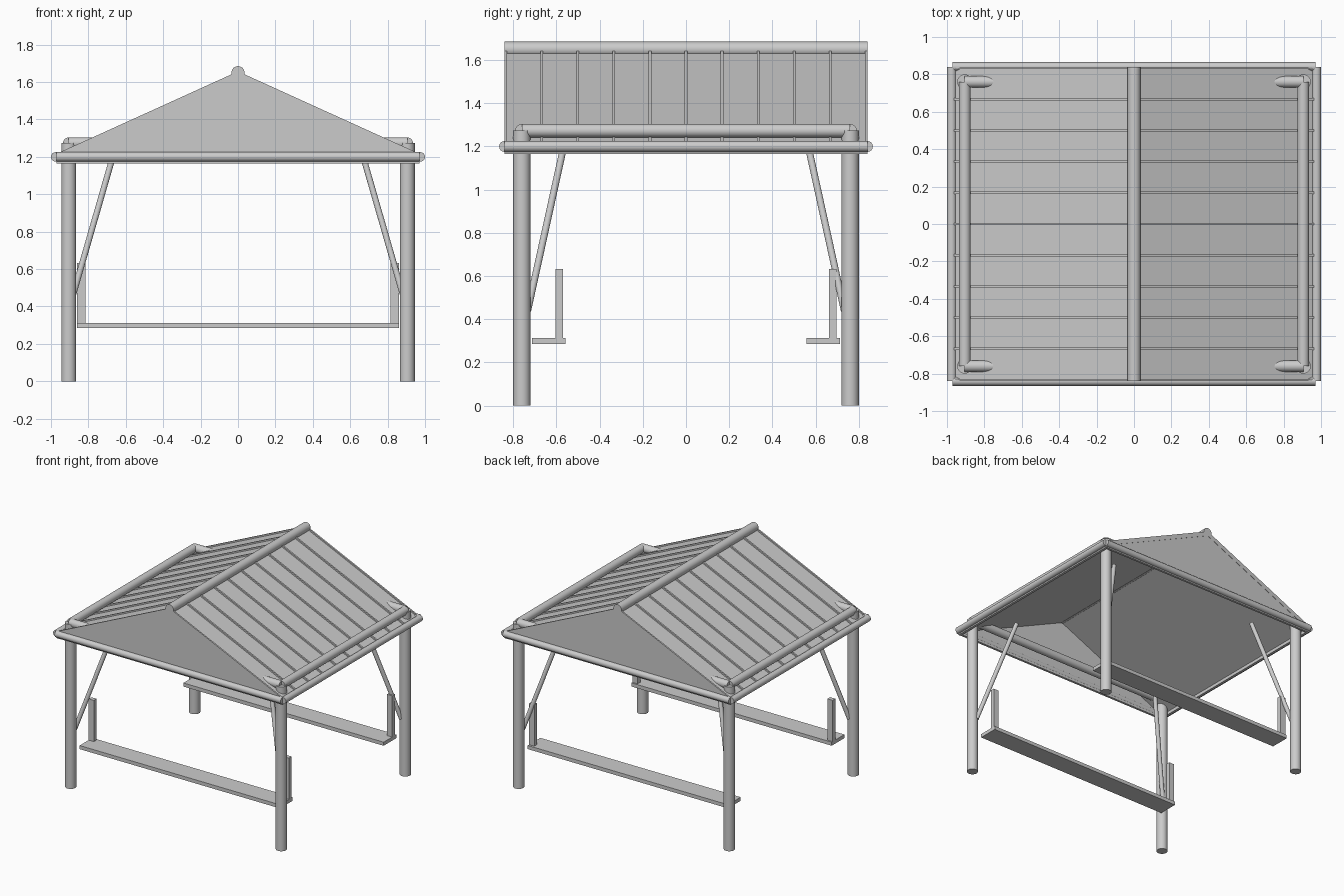
import bpy, bmesh, math
from mathutils import Vector

if "Cube" in bpy.data.objects:
    bpy.data.objects.remove(bpy.data.objects["Cube"])

grey = bpy.data.materials.new("plain grey")
grey.diffuse_color = (0.6, 0.6, 0.6, 1)
grey.use_nodes = True
grey.node_tree.nodes["Principled BSDF"].inputs["Base Color"].default_value = grey.diffuse_color


def finish(name, bm, smooth=False):
    bmesh.ops.recalc_face_normals(bm, faces=bm.faces[:])
    me = bpy.data.meshes.new(name)
    bm.to_mesh(me)
    bm.free()
    me.materials.append(grey)
    ob = bpy.data.objects.new(name, me)
    bpy.context.collection.objects.link(ob)
    if smooth:
        bpy.ops.object.select_all(action='DESELECT')
        ob.select_set(True)
        bpy.context.view_layer.objects.active = ob
        bpy.ops.object.shade_smooth_by_angle(angle=math.radians(35))
    return ob


def rod(name, a, b, r):
    a, b = Vector(a), Vector(b)
    bm = bmesh.new()
    bmesh.ops.create_cone(bm, cap_ends=True, segments=32, radius1=r, radius2=r,
                          depth=(b - a).length)
    rot = (b - a).to_track_quat('Z', 'Y').to_matrix()
    for v in bm.verts:
        v.co = rot @ v.co + (a + b) / 2
    return finish(name, bm, True)


def box(name, lo, hi):
    bm = bmesh.new()
    bmesh.ops.create_cube(bm, size=1)
    for v in bm.verts:
        v.co = [lo[i] + (v.co[i] + 0.5) * (hi[i] - lo[i]) for i in range(3)]
    return finish(name, bm)


def prism(name, pts, y0, y1):
    """Extrude an x-z profile along y."""
    bm = bmesh.new()
    f = bm.faces.new([bm.verts.new((x, y0, z)) for x, z in pts])
    ext = bmesh.ops.extrude_face_region(bm, geom=[f])
    for g in ext["geom"]:
        if isinstance(g, bmesh.types.BMVert):
            g.co.y = y1
    return finish(name, bm)


APEX, EAVE_X, EAVE_Z, END = 1.645, 0.97, 1.205, 0.84

# posts and diagonal braces
for sx in (-1, 1):
    for sy in (-1, 1):
        rod("post", (sx * .905, sy * .76, 0), (sx * .905, sy * .76, 1.275), .04)
        rod("brace", (sx * .888, sy * .733, .44), (sx * .655, sy * .555, 1.25), .016)

# roof slab
prism("roof", [(0, APEX), (EAVE_X, EAVE_Z), (EAVE_X, 1.165), (.95, 1.165), (.95, 1.19),
               (0, APEX - .025), (-.95, 1.19), (-.95, 1.165), (-EAVE_X, 1.165),
               (-EAVE_X, EAVE_Z)], -END, END)

# gable walls
for s in (-1, 1):
    prism("gable", [(-.96, 1.165), (.96, 1.165), (.96, 1.2), (0, APEX - .01), (-.96, 1.2)],
          s * (END - .002), s * (END - .02))

# standing seams on the roof
for i in range(11):
    y = -.834 + i * .1668
    for s in (-1, 1):
        prism("roof_seam", [(0, APEX - .01), (0, APEX + .012), (s * .965, EAVE_Z + .014),
                            (s * .965, EAVE_Z - .008)], y - .006, y + .006)

# ridge, lower frame and upper frame
rod("ridge_pole", (0, -END, 1.65), (0, END, 1.65), .035)
for s in (-1, 1):
    rod("side_beam", (s * .975, -END, 1.2), (s * .975, END, 1.2), .025)
    rod("end_beam", (-.97, s * END, 1.2), (.97, s * END, 1.2), .025)
    rod("eave_rail", (s * .905, -.76, 1.273), (s * .905, .76, 1.273), .031)
    rod("cross_rail", (-.905, s * .76, 1.273), (.905, s * .76, 1.273), .031)

# benches with their end uprights
for y0, up in ((-.714, -.604), (.558, .662)):
    box("bench_seat", (-.86, y0, .285), (.86, y0 + .155, .313))
    for s in (-1, 1):
        x = sorted((s * .86, s * .815))
        box("bench_upright", (x[0], up, .3), (x[1], up + .034, .633))
